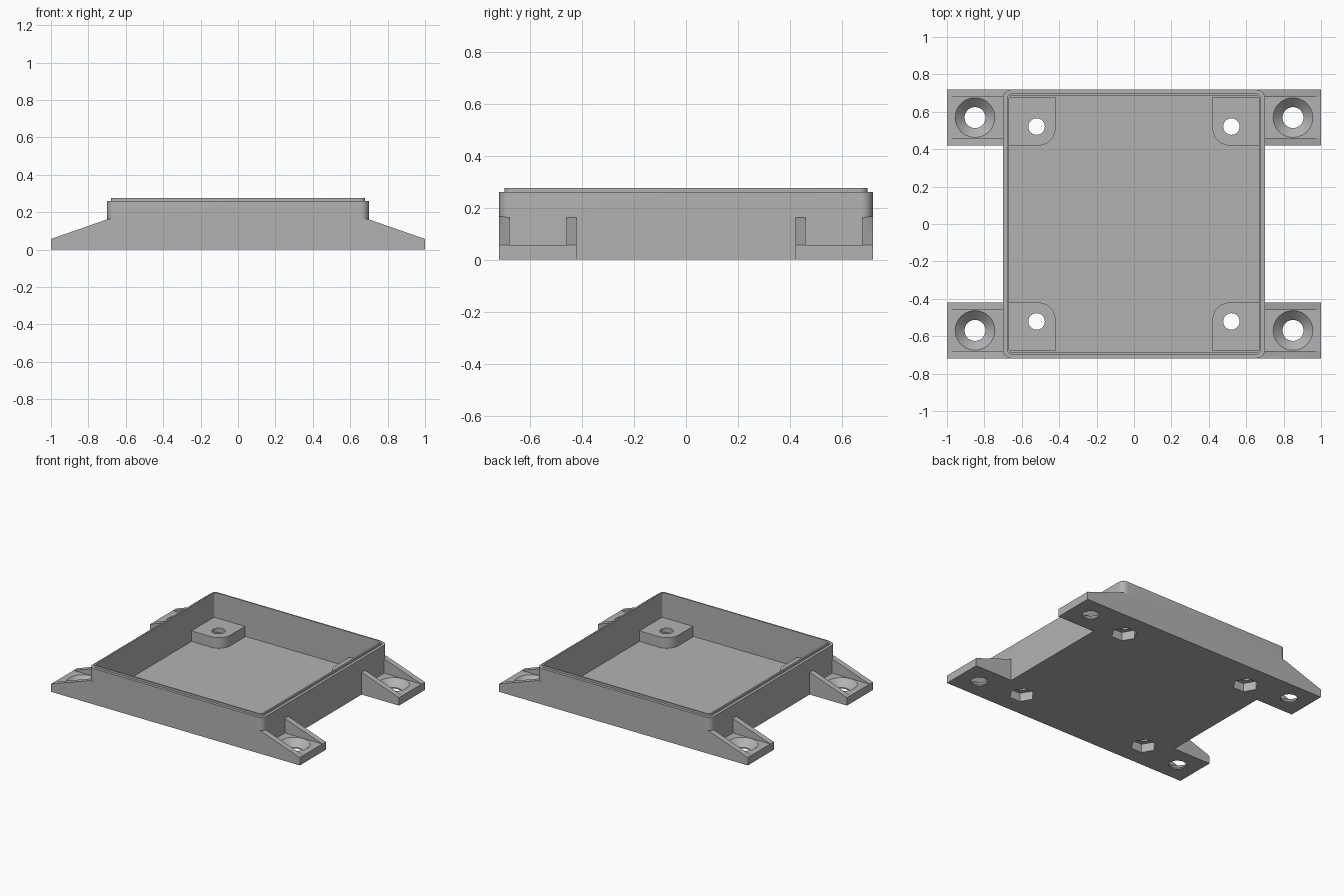
import bpy, bmesh, math
from mathutils import Matrix, Vector

if "Cube" in bpy.data.objects:
    bpy.data.objects.remove(bpy.data.objects["Cube"], do_unlink=True)

grey = bpy.data.materials.new("grey plastic")
grey.use_nodes = True
colour = (0.45, 0.45, 0.45, 1)
grey.diffuse_color = colour
grey.node_tree.nodes["Principled BSDF"].inputs["Base Color"].default_value = colour

HX, HY = 0.70, 0.718        # half size of the tray
FLOOR, SHOULDER, TOP = 0.02, 0.26, 0.275
PLATE, RIB_TOP = 0.057, 0.165
CORNERS = [(sx, sy) for sx in (-1, 1) for sy in (-1, 1)]


def finish(name, bm):
    bmesh.ops.recalc_face_normals(bm, faces=bm.faces)
    mesh = bpy.data.meshes.new(name)
    bm.to_mesh(mesh)
    bm.free()
    mesh.materials.append(grey)
    ob = bpy.data.objects.new(name, mesh)
    bpy.context.collection.objects.link(ob)
    return ob


def extrude(name, points, offset):
    """Solid made by sweeping a closed outline along an offset."""
    bm = bmesh.new()
    face = bm.faces.new([bm.verts.new(p) for p in points])
    moved = bmesh.ops.extrude_face_region(bm, geom=[face], use_keep_orig=True)
    verts = [v for v in moved["geom"] if isinstance(v, bmesh.types.BMVert)]
    bmesh.ops.translate(bm, verts=verts, vec=Vector(offset))
    return finish(name, bm)


def arc(cx, cy, r, start, steps=10):
    return [(cx + r * math.cos(start + math.pi / 2 * i / steps),
             cy + r * math.sin(start + math.pi / 2 * i / steps)) for i in range(steps + 1)]


def rounded_box(name, hx, hy, r, z0, z1):
    outline = []
    for i, (sx, sy) in enumerate([(1, 1), (-1, 1), (-1, -1), (1, -1)]):
        outline += arc(sx * (hx - r), sy * (hy - r), r, i * math.pi / 2)
    return extrude(name, [(x, y, z0) for x, y in outline], (0, 0, z1 - z0))


def cone(name, x, y, z0, z1, r0, r1, sides=40):
    bm = bmesh.new()
    bmesh.ops.create_cone(bm, cap_ends=True, segments=sides, radius1=r0, radius2=r1,
                          depth=z1 - z0, matrix=Matrix.Translation((x, y, (z0 + z1) / 2)))
    if sides == 6:  # point the hexagon along x
        bmesh.ops.rotate(bm, verts=bm.verts, cent=(x, y, 0),
                         matrix=Matrix.Rotation(math.pi / 2, 3, 'Z'))
    return finish(name, bm)


def combine(base, other, operation):
    mod = base.modifiers.new("combine", 'BOOLEAN')
    mod.operation, mod.solver, mod.object = operation, 'EXACT', other
    bpy.ops.object.select_all(action='DESELECT')
    bpy.context.view_layer.objects.active = base
    base.select_set(True)
    bpy.ops.object.modifier_apply(modifier=mod.name)
    bpy.data.objects.remove(other, do_unlink=True)


# Tray shell with a narrow raised lip
tray = rounded_box("enclosure_base", HX, HY, 0.045, 0, SHOULDER)
combine(tray, rounded_box("lip", HX - 0.02, HY - 0.02, 0.03, SHOULDER - 0.05, TOP), 'UNION')

# Mounting ears: flat plate plus two sloping ribs
Y0, Y1, RIB, ROOT = 0.42, HY, 0.04, 0.64
for sx, sy in CORNERS:
    plate = [(sx * ROOT, sy * Y0, 0), (sx, sy * Y0, 0), (sx, sy * Y1, 0), (sx * ROOT, sy * Y1, 0)]
    combine(tray, extrude("ear_plate", plate, (0, 0, PLATE)), 'UNION')
    for y in (Y0, Y1 - RIB):
        side = [(ROOT, 0), (1, 0), (1, PLATE), (HX - 0.01, RIB_TOP), (ROOT, RIB_TOP)]
        rib = extrude("ear_rib", [(sx * x, sy * y, z) for x, z in side], (0, sy * RIB, 0))
        combine(tray, rib, 'UNION')

# Hollow interior
combine(tray, rounded_box("cavity", HX - 0.032, HY - 0.03, 0.02, FLOOR, 0.4), 'DIFFERENCE')

# Corner posts, screw holes, nut pockets and countersinks
P0, P1, R, POST_TOP = 0.42, 0.68, 0.09, 0.097
for sx, sy in CORNERS:
    outline = arc(P0 + R, P0 + R, R, math.pi) + [(P1, P0), (P1, P1), (P0, P1)]
    post = extrude("corner_post", [(sx * x, sy * y, 0.01) for x, y in outline],
                   (0, 0, POST_TOP - 0.01))
    combine(tray, post, 'UNION')
for sx, sy in CORNERS:
    x, y = sx * 0.521, sy * 0.521
    combine(tray, cone("screw_hole", x, y, -0.1, 0.2, 0.044, 0.044), 'DIFFERENCE')
    combine(tray, cone("nut_pocket", x, y, -0.1, 0.062, 0.087, 0.087, 6), 'DIFFERENCE')
    x, y = sx * 0.85, sy * 0.569
    combine(tray, cone("ear_hole", x, y, -0.1, 0.2, 0.056, 0.056), 'DIFFERENCE')
    combine(tray, cone("countersink", x, y, 0.008, PLATE + 0.001, 0.056, 0.107), 'DIFFERENCE')

bpy.ops.object.shade_smooth_by_angle(angle=math.radians(25))
